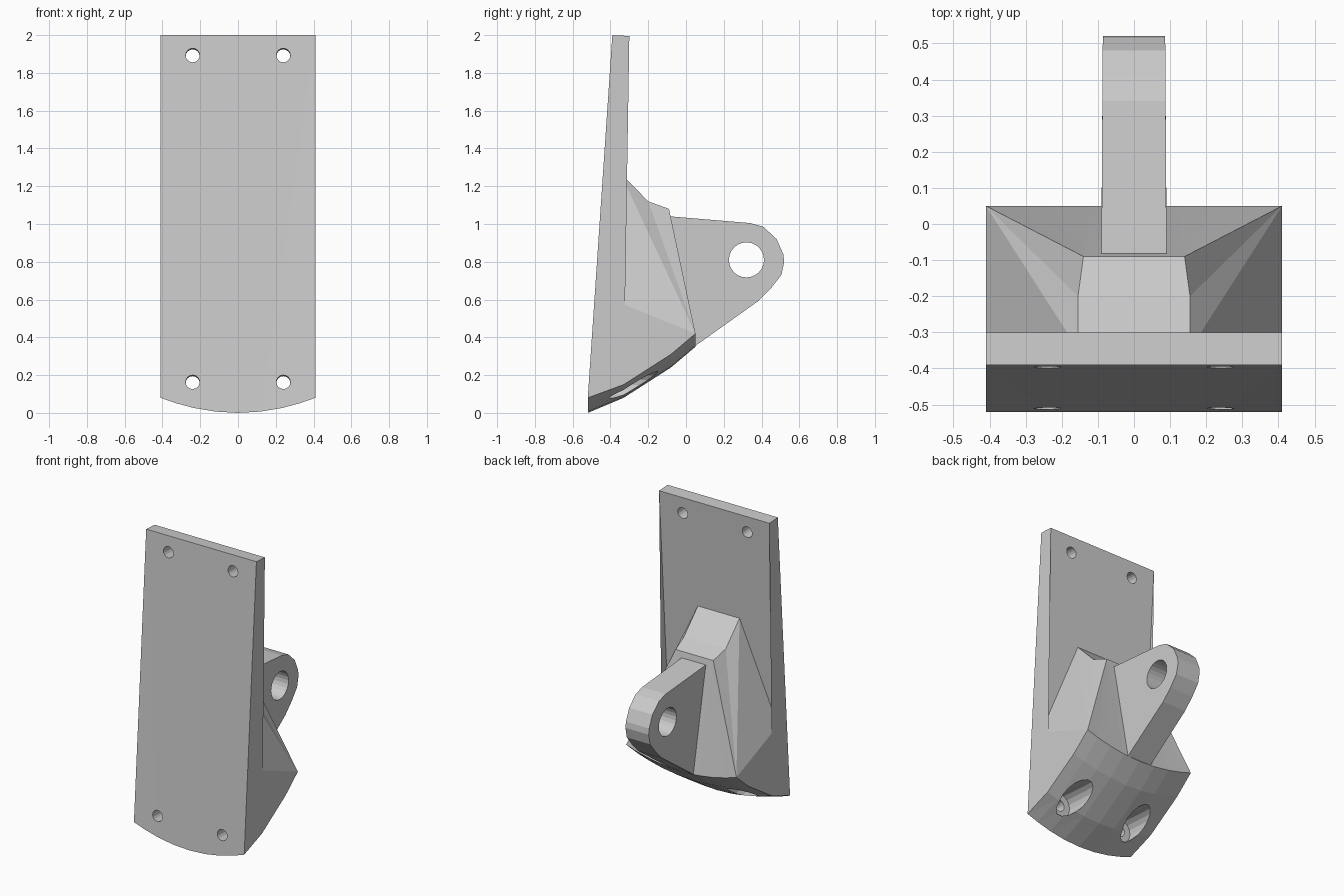
import bpy, bmesh
from mathutils import Vector

if "Cube" in bpy.data.objects:
    bpy.data.objects.remove(bpy.data.objects["Cube"])

W = 0.41  # half width of the plate


def finish(name, bm):
    bmesh.ops.triangulate(bm, faces=[f for f in bm.faces if len(f.verts) > 3])
    bmesh.ops.recalc_face_normals(bm, faces=bm.faces)
    me = bpy.data.meshes.new(name)
    bm.to_mesh(me)
    bm.free()
    ob = bpy.data.objects.new(name, me)
    bpy.context.collection.objects.link(ob)
    return ob


def combine(target, other, operation):
    other.hide_render = True
    mod = target.modifiers.new(operation.lower(), 'BOOLEAN')
    mod.operation, mod.solver, mod.object = operation, 'EXACT', other
    bpy.context.view_layer.objects.active = target
    bpy.ops.object.modifier_apply(modifier=mod.name)
    bpy.data.objects.remove(other)


def drill(target, start, direction, length, radius, sides):
    d = Vector(direction).normalized()
    bpy.ops.mesh.primitive_cylinder_add(
        vertices=sides, radius=radius, depth=length,
        location=Vector(start) + d * length / 2,
        rotation=d.to_track_quat('Z', 'Y').to_euler())
    combine(target, bpy.context.object, 'DIFFERENCE')


# Leaning plate with faceted wedge behind it and a curved underside
bm = bmesh.new()
xs = [-W, -0.33, -0.23, -0.12, 0, 0.12, 0.23, 0.33, W]
rows = [(-0.52, 0, 0.08), (-0.33, 0.08, 0.07), (-0.08, 0.24, 0.07), (0.05, 0.35, 0.07)]
grid = [[bm.verts.new((x, y, z + rise * (x / W) ** 2)) for x in xs]
        for y, z, rise in rows]
for a, b in zip(grid, grid[1:]):
    for i in range(len(xs) - 1):
        bm.faces.new((a[i], a[i + 1], b[i + 1], b[i]))

sides = []
for s, col in ((-1, 0), (1, -1)):
    edge = [r[col] for r in grid]
    front, back, low, peak, mid, lip = [bm.verts.new((s * x, y, z)) for x, y, z in (
        (W, -0.39, 2.0), (W, -0.30, 1.995), (W, -0.391, 0.6),
        (0.155, -0.3475, 1.27), (0.155, -0.2, 1.12), (0.14, -0.09, 1.08))]
    bm.faces.new(edge + [low, back, front])
    for p, q in ((low, peak), (peak, mid), (mid, lip)):
        bm.faces.new((p, q, edge[-1]))
    sides.append((front, back, low, peak, mid, lip))
L, R = sides
bm.faces.new(grid[0] + [R[0], L[0]])
bm.faces.new((L[0], R[0], R[1], L[1]))
bm.faces.new((L[1], R[1], R[2], R[3], L[3], L[2]))
bm.faces.new((L[3], R[3], R[4], L[4]))
bm.faces.new((L[4], R[4], R[5], L[5]))
bm.faces.new(grid[-1] + [R[5], L[5]])
bracket = finish("mounting_bracket", bm)

# Rounded lug with pivot hole
profile = [(-0.2, 1.045), (-0.08, 1.04), (0.34, 1.005), (0.41, 0.985), (0.48, 0.92),
           (0.515, 0.84), (0.52, 0.80), (0.505, 0.73), (0.45, 0.66), (0.38, 0.59),
           (0.05, 0.355), (-0.2, 0.3)]
bm = bmesh.new()
left, right = [[bm.verts.new((s * (0.09 - 0.007 * max(0, y)), y, z)) for y, z in profile]
               for s in (-1, 1)]
bm.faces.new(left)
bm.faces.new(right)
for i in range(len(profile)):
    j = (i + 1) % len(profile)
    bm.faces.new((left[i], left[j], right[j], right[i]))
lug = finish("lug", bm)
drill(lug, (-0.3, 0.32, 0.81), (1, 0, 0), 0.6, 0.093, 24)
combine(bracket, lug, 'UNION')

# Screw holes, with wide counterbores through the wedge for the lower pair
normal = (0, 1, -0.065)
for x in (-0.24, 0.24):
    for z in (0.163, 1.893):
        y = -0.52 + 0.065 * z
        drill(bracket, (x, y - 0.06, z + 0.004), normal, 0.25, 0.037, 16)
    drill(bracket, (x, -0.42, 0.157), normal, 0.6, 0.08, 16)
